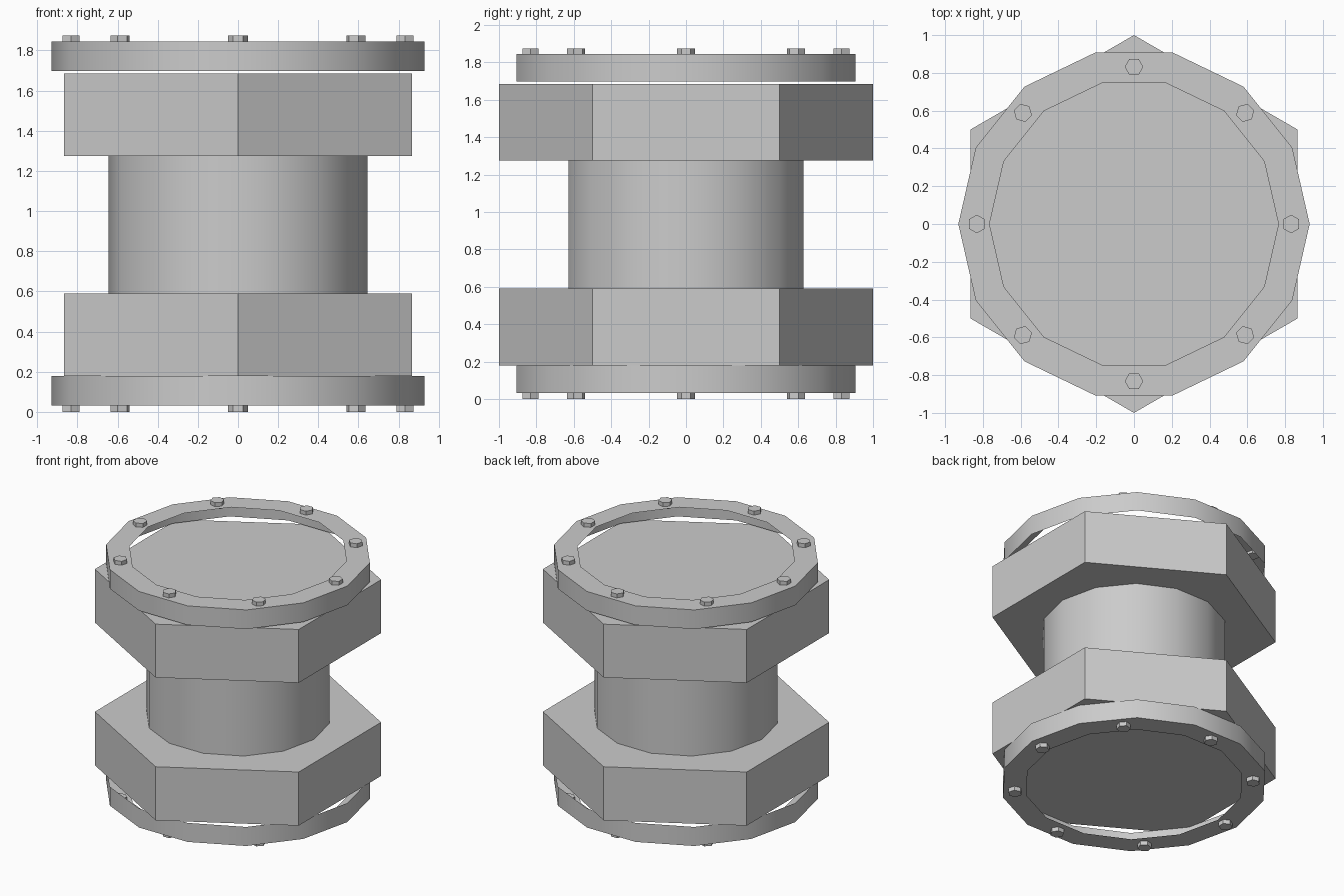
import bpy, bmesh, math
from mathutils import Matrix

if "Cube" in bpy.data.objects:
    bpy.data.objects.remove(bpy.data.objects["Cube"])


def finish(bm, name, smooth=False):
    mesh = bpy.data.meshes.new(name)
    bm.to_mesh(mesh)
    bm.free()
    ob = bpy.data.objects.new(name, mesh)
    bpy.context.collection.objects.link(ob)
    if smooth:
        bpy.ops.object.select_all(action='DESELECT')
        ob.select_set(True)
        bpy.context.view_layer.objects.active = ob
        bpy.ops.object.shade_smooth_by_angle(angle=math.radians(30))
    return ob


def circle(bm, n, r, z, start=0.0):
    return [bm.verts.new((r * math.cos(start + math.tau * i / n),
                          r * math.sin(start + math.tau * i / n), z))
            for i in range(n)]


def bridge(bm, a, b):
    n = len(a)
    for i in range(n):
        j = (i + 1) % n
        bm.faces.new((a[i], a[j], b[j], b[i]))


def prism(name, n, r, z0, z1, start=0.0, caps=True, smooth=False):
    bm = bmesh.new()
    low, high = circle(bm, n, r, z0, start), circle(bm, n, r, z1, start)
    bridge(bm, low, high)
    if caps:
        bm.faces.new(low[::-1])
        bm.faces.new(high)
    return finish(bm, name, smooth)


def flange(name, z_edge, z_face):
    # Open shell: outer wall plus a flat annulus, no inner wall
    bm = bmesh.new()
    edge = circle(bm, 14, 0.93, z_edge)
    rim = circle(bm, 14, 0.93, z_face)
    hole = circle(bm, 14, 0.765, z_face)
    bridge(bm, edge, rim)
    bridge(bm, rim, hole)
    if z_face < z_edge:
        bmesh.ops.reverse_faces(bm, faces=bm.faces[:])
    return finish(bm, name, True)


def bolts(name, z0, z1):
    # Eight hexagonal heads, corners pointing along the ring
    bm = bmesh.new()
    for k in range(8):
        mat = (Matrix.Rotation(math.tau * k / 8, 4, 'Z')
               @ Matrix.Translation((0.832, 0, (z0 + z1) / 2))
               @ Matrix.Rotation(math.pi / 2, 4, 'Z'))
        before = set(bm.verts)
        low, high = circle(bm, 6, 0.049, (z0 - z1) / 2), circle(bm, 6, 0.049, (z1 - z0) / 2)
        bridge(bm, low, high)
        bm.faces.new(low[::-1])
        bm.faces.new(high)
        bmesh.ops.transform(bm, matrix=mat, verts=[v for v in bm.verts if v not in before])
    return finish(bm, name)


# Central barrel
prism("barrel", 14, 0.645, 0.182, 1.68, caps=False, smooth=True)

# Hexagonal collars
prism("lower_hex_collar", 6, 1.0, 0.178, 0.59, start=math.pi / 2)
prism("upper_hex_collar", 6, 1.0, 1.275, 1.685, start=math.pi / 2)

# End flanges
flange("lower_flange", 0.178, 0.032)
flange("upper_flange", 1.698, 1.845)

# Flange bolts
bolts("lower_bolts", 0.0, 0.05)
bolts("upper_bolts", 1.825, 1.875)
